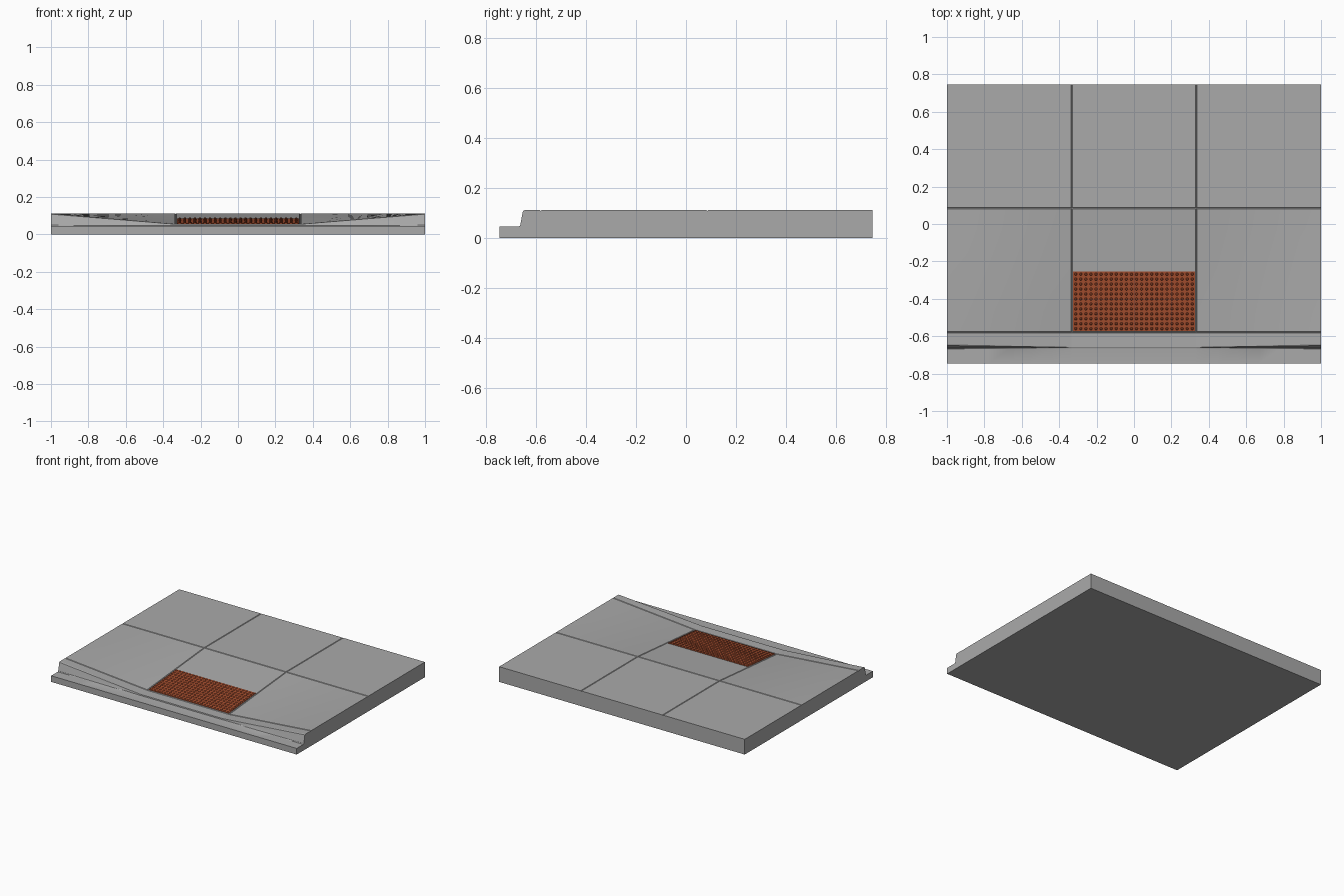
import bpy, bmesh, math
from mathutils import Matrix

cube = bpy.data.objects.get("Cube")
if cube:
    bpy.data.objects.remove(cube, do_unlink=True)

HALF_X, HALF_Y = 1.0, 0.745
TOP, LOW, GUTTER = 0.112, 0.055, 0.045
JOINT_X, JOINT_BACK, JOINT_FRONT = 0.333, 0.085, -0.58
GROOVE = 0.004


def material(name, rgb, rough):
    mat = bpy.data.materials.new(name)
    mat.use_nodes = True
    mat.diffuse_color = (*rgb, 1)
    bsdf = mat.node_tree.nodes["Principled BSDF"]
    bsdf.inputs["Base Color"].default_value = (*rgb, 1)
    bsdf.inputs["Roughness"].default_value = rough
    return mat


def make_object(name, bm, mat):
    bmesh.ops.recalc_face_normals(bm, faces=bm.faces)
    mesh = bpy.data.meshes.new(name)
    bm.to_mesh(mesh)
    bm.free()
    mesh.materials.append(mat)
    obj = bpy.data.objects.new(name, mesh)
    bpy.context.collection.objects.link(obj)
    bpy.ops.object.select_all(action='DESELECT')
    obj.select_set(True)
    bpy.context.view_layer.objects.active = obj
    bpy.ops.object.shade_smooth_by_angle(angle=math.radians(25))
    return obj


def clamp(v):
    return max(0.0, min(1.0, v))


def height(x, y):
    """Walking surface: a central ramp with a flare on each side."""
    across = clamp((HALF_X - abs(x)) / (HALF_X - JOINT_X))
    along = clamp((JOINT_BACK - y) / (JOINT_BACK - JOINT_FRONT))
    return TOP - (TOP - LOW) * across * along


def section(x):
    """Closed side outline of the slab at one x position."""
    curb = height(x, JOINT_FRONT)
    s = (curb - GUTTER) / (TOP - GUTTER)
    rise = curb - GUTTER
    pts = [(-HALF_Y, 0), (-HALF_Y, GUTTER), (-0.668, GUTTER)]
    # curb face with a small fillet at the foot and a rounded nose
    pts += [(-0.663, GUTTER + 0.06 * rise), (-0.661, GUTTER + 0.15 * rise),
            (-0.661 + 0.008 * s, GUTTER + 0.82 * rise),
            (-0.661 + 0.011 * s, GUTTER + 0.94 * rise),
            (-0.661 + 0.018 * s, curb)]
    # paving surface with its tooled joints
    in_joint = abs(abs(x) - JOINT_X) < 1e-5
    steps = [JOINT_FRONT + (JOINT_BACK - JOINT_FRONT) * i / 6 for i in range(1, 6)]
    row = [(JOINT_FRONT - GROOVE, 0), (JOINT_FRONT, 1), (JOINT_FRONT + GROOVE, 0)]
    row += [(y, 0) for y in steps]
    row += [(JOINT_BACK - GROOVE, 0), (JOINT_BACK, 1), (JOINT_BACK + GROOVE, 0), (HALF_Y, 0)]
    for y, cut in row:
        cut = cut or (in_joint and y > JOINT_FRONT)
        pts.append((y, height(x, y) - (GROOVE if cut else 0)))
    return pts + [(HALF_Y, 0)]


concrete = material("concrete_grey", (0.40, 0.40, 0.40), 0.9)
brick = material("brick_red", (0.37, 0.075, 0.028), 0.8)

# Paving slab with curb, gutter, ramp and flares, lofted across x
half = [JOINT_X - GROOVE, JOINT_X, JOINT_X + GROOVE]
half += [JOINT_X + (HALF_X - JOINT_X) * i / 6 for i in range(1, 7)]
xs = [-x for x in reversed(half)] + [0] + half
bm = bmesh.new()
loops = [[bm.verts.new((x, y, z)) for y, z in section(x)] for x in xs]
for a, b in zip(loops, loops[1:]):
    n = len(a)
    for i in range(n):
        j = (i + 1) % n
        bm.faces.new((a[i], a[j], b[j], b[i]))
bm.faces.new(loops[0])
bm.faces.new(loops[-1])
make_object("sidewalk_slab", bm, concrete)

# Tactile warning pad, laid along the ramp slope
PAD_X, PAD_FRONT, PAD_BACK = 0.325, -0.573, -0.255
pad_mid, pad_len = (PAD_FRONT + PAD_BACK) / 2, PAD_BACK - PAD_FRONT
bm = bmesh.new()
bmesh.ops.create_cube(bm, size=1, matrix=Matrix.Translation((0, pad_mid, 0.001))
                      @ Matrix.Diagonal((2 * PAD_X, pad_len, 0.004, 1)))
for v in bm.verts:
    v.co.z += height(0, v.co.y)
make_object("tactile_pad", bm, brick)

# Rows of truncated domes on the pad
COLS, ROWS = 24, 12
bm = bmesh.new()
for c in range(COLS):
    for r in range(ROWS):
        x = -PAD_X + 2 * PAD_X * (c + 0.5) / COLS
        y = PAD_FRONT + pad_len * (r + 0.5) / ROWS
        bmesh.ops.create_cone(bm, cap_ends=True, segments=8, radius1=0.008,
                              radius2=0.005, depth=0.005,
                              matrix=Matrix.Translation((x, y, 0.005)))
for v in bm.verts:
    v.co.z += height(0, v.co.y)
make_object("tactile_domes", bm, brick)
